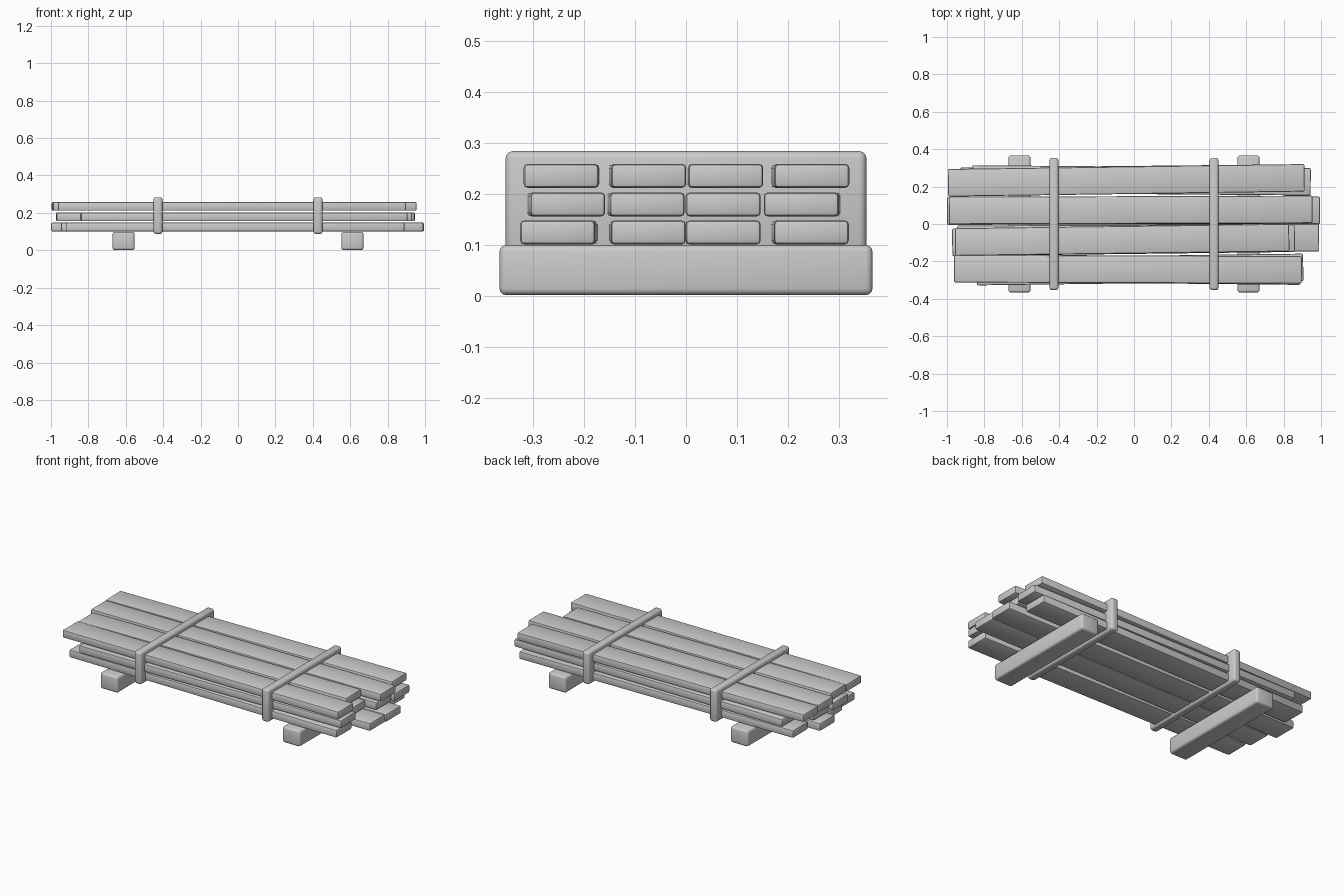
import bpy
import math

if "Cube" in bpy.data.objects:
    bpy.data.objects.remove(bpy.data.objects["Cube"], do_unlink=True)

# One plain grey for the whole stack
grey = bpy.data.materials.new("plain grey")
grey.use_nodes = True
grey.diffuse_color = (0.6, 0.6, 0.6, 1)
grey.node_tree.nodes["Principled BSDF"].inputs["Base Color"].default_value = (0.6, 0.6, 0.6, 1)


def rounded_box(name, centre, size, bevel, segments=3, yaw=0.0):
    """Box with softened edges, turned about the vertical axis."""
    bpy.ops.mesh.primitive_cube_add(size=1, location=centre)
    box = bpy.context.object
    box.name = name
    box.scale = size
    bpy.ops.object.transform_apply(location=False, rotation=False, scale=True)
    box.rotation_euler.z = yaw
    box.data.materials.append(grey)
    mod = box.modifiers.new("soft edges", "BEVEL")
    mod.width = bevel
    mod.segments = segments
    bpy.ops.object.modifier_apply(modifier=mod.name)
    bpy.ops.object.shade_smooth_by_angle(angle=math.radians(35))
    return box


# Bearers under the stack and the bands around it
for side, sign in (("left", 1), ("right", -1)):
    rounded_box(side + "_bearer", (sign * 0.612, 0, 0.05), (0.118, 0.732, 0.098), 0.013)
    rounded_box(side + "_band", (sign * 0.428, 0, 0.185), (0.048, 0.708, 0.197), 0.014)

# Planks by layer: start x, end x, y of the +x end, sideways slope; front to back
PLANK_WIDTH = 0.147
PLANK_HEIGHT = 0.047
layers = {
    "bottom": (0.124, [(-0.92, 0.89, -0.252, -0.010), (-0.945, 0.99, -0.074, 0.004),
                       (-1.0, 0.995, 0.073, 0.002), (-0.93, 0.90, 0.246, 0.010)]),
    "middle": (0.179, [(-0.84, 0.905, -0.232, 0.013), (-0.972, 0.86, -0.076, 0.012),
                       (-0.96, 0.93, 0.073, 0.0), (-0.865, 0.945, 0.226, -0.008)]),
    "top": (0.235, [(-0.962, 0.897, -0.245, -0.003), (-0.957, 0.83, -0.073, 0.013),
                    (-0.99, 0.955, 0.078, 0.003), (-0.995, 0.912, 0.247, 0.014)]),
}
for layer, (z, planks) in layers.items():
    for i, (x0, x1, end_y, slope) in enumerate(planks, 1):
        length = x1 - x0
        centre = ((x0 + x1) / 2, end_y - slope * length / 2, z)
        rounded_box(f"{layer}_plank_{i}", centre, (length, PLANK_WIDTH, PLANK_HEIGHT),
                    0.008, 2, math.atan(slope))
